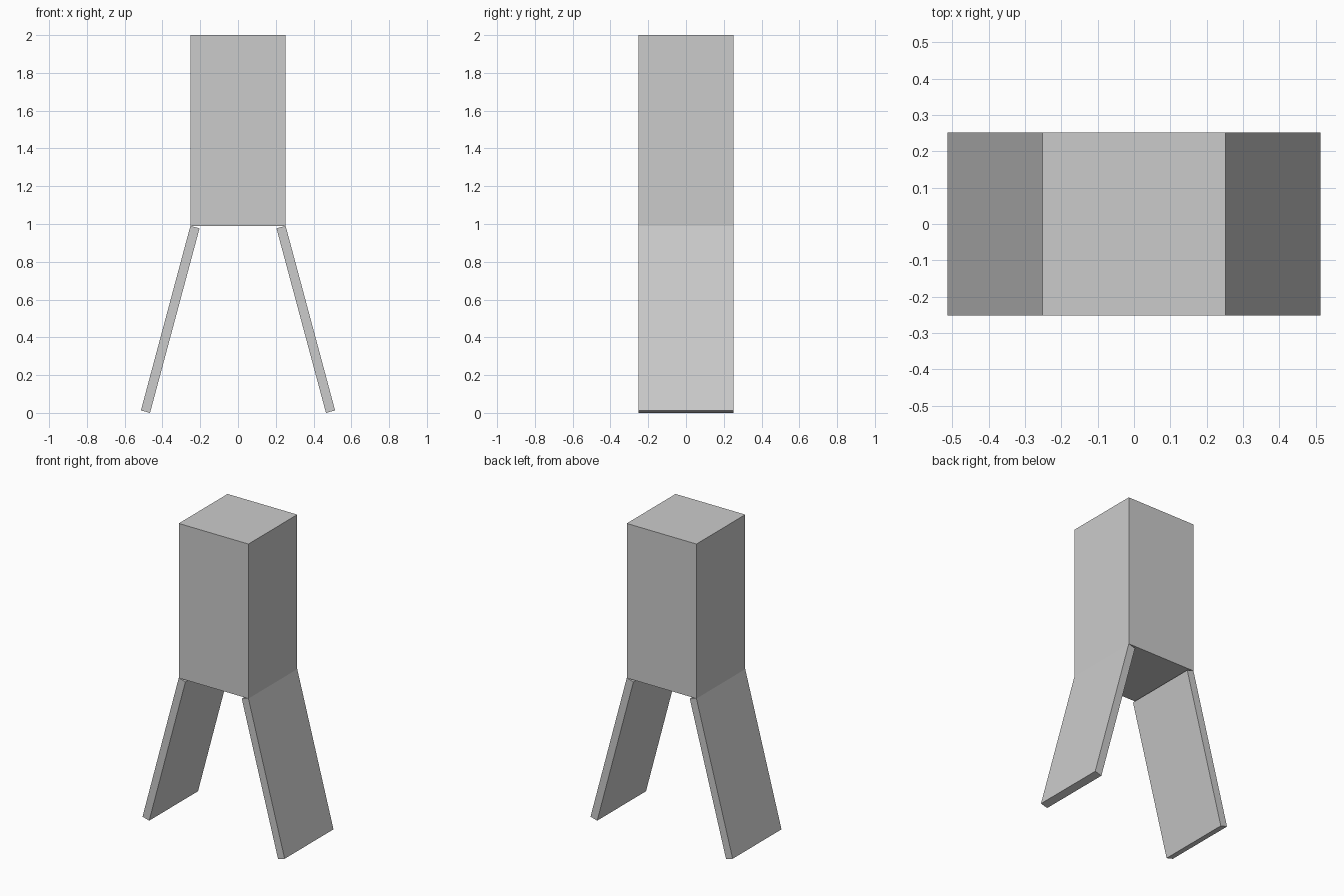
import bpy
from mathutils import Vector

old = bpy.data.objects.get("Cube")
if old:
    bpy.data.objects.remove(old, do_unlink=True)

GREY = (0.6, 0.6, 0.6, 1)
grey = bpy.data.materials.new("plain grey")
grey.use_nodes = True
grey.diffuse_color = GREY
grey.node_tree.nodes["Principled BSDF"].inputs["Base Color"].default_value = GREY

HALF = 0.252       # half width of the square body
BODY_BOTTOM = 0.99
THICK = 0.05


def box(name, center, size, tilt=0):
    bpy.ops.mesh.primitive_cube_add(size=1, location=center, rotation=(0, tilt, 0))
    obj = bpy.context.object
    obj.name = name
    obj.scale = size
    obj.data.materials.append(grey)
    return obj


# Tall square body
box("body", (0, 0, (2 + BODY_BOTTOM) / 2), (2 * HALF, 2 * HALF, 2 - BODY_BOTTOM))

# Splayed flat legs, hinged at the outer bottom edges of the body
for side, name in ((1, "left_leg"), (-1, "right_leg")):
    top = Vector((side * HALF, 0, BODY_BOTTOM))
    foot = Vector((side * 0.514, 0, 0.013))
    along = foot - top
    inward = Vector((along.z * side, 0, -along.x * side)).normalized()
    center = (top + foot) / 2 + inward * THICK / 2
    tilt = Vector((0, 0, -1)).rotation_difference(along).to_euler().y
    box(name, center, (THICK, 2 * HALF, along.length), tilt)
